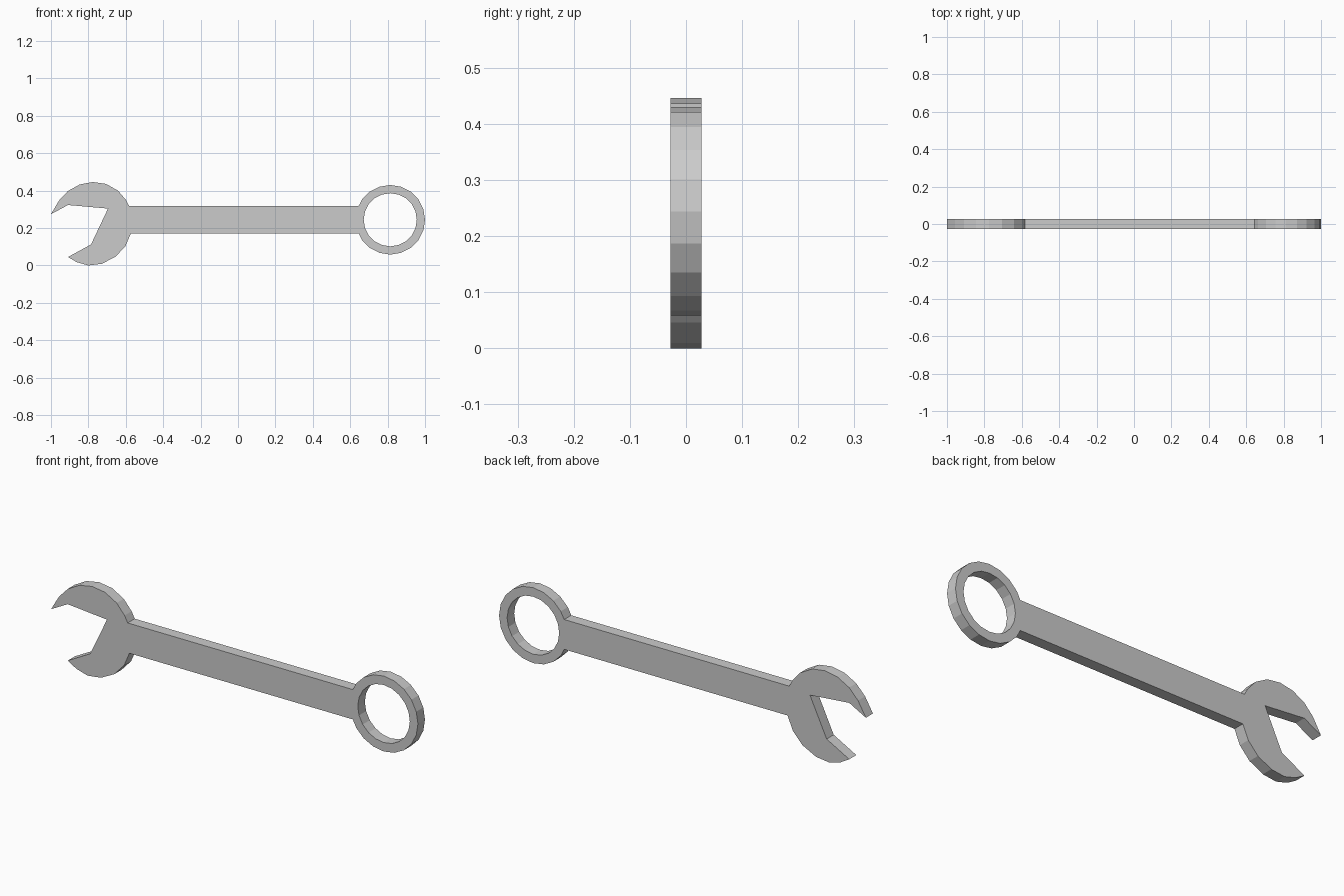
import bpy, bmesh
from math import cos, sin, radians, pi

if "Cube" in bpy.data.objects:
    bpy.data.objects.remove(bpy.data.objects["Cube"])

RING_X, RING_Z = 0.814, 0.244
HALF_THICK = 0.0275


def arc(radius, start, steps):
    """Points on a 20-sided circle around the ring centre."""
    angles = [radians(start + 18 * i) for i in range(steps)]
    return [(RING_X + radius * cos(a), RING_Z + radius * sin(a)) for a in angles]


# Open jaw: lower and upper curved backs, and the tilted mouth between them
lower_back = [(-0.909, 0.045), (-0.861, 0.017), (-0.800, 0.0), (-0.728, 0.009),
              (-0.655, 0.046), (-0.602, 0.103), (-0.573, 0.171)]
upper_back = [(-0.582, 0.318), (-0.599, 0.350), (-0.642, 0.400), (-0.706, 0.436),
              (-0.776, 0.446), (-0.846, 0.433), (-0.909, 0.398), (-0.957, 0.347),
              (-1.0, 0.274)]
mouth = [(-0.909, 0.323), (-0.695, 0.304), (-0.786, 0.112)]

# Full outline: jaw, handle edges, ring outside; the ring hole is a second spline
outline = (lower_back + [(0.645, 0.171)] + arc(0.186, -144, 17)
           + [(0.645, 0.318)] + upper_back + mouth)
hole = arc(0.142, 0, 20)

curve = bpy.data.curves.new("wrench", 'CURVE')
curve.dimensions = '2D'
curve.fill_mode = 'BOTH'
curve.extrude = HALF_THICK
for points in (outline, hole):
    spline = curve.splines.new('POLY')
    spline.points.add(len(points) - 1)
    for p, (x, z) in zip(spline.points, points):
        p.co = (x, z, 0, 1)
    spline.use_cyclic_u = True

# Stand the profile upright and turn it into a clean solid
wrench = bpy.data.objects.new("wrench", curve)
bpy.context.collection.objects.link(wrench)
wrench.rotation_euler.x = pi / 2
bpy.context.view_layer.objects.active = wrench
wrench.select_set(True)
bpy.ops.object.convert(target='MESH')
bpy.ops.object.transform_apply(rotation=True)

mesh = bpy.context.object.data
bm = bmesh.new()
bm.from_mesh(mesh)
bmesh.ops.remove_doubles(bm, verts=bm.verts, dist=0.0005)
bmesh.ops.recalc_face_normals(bm, faces=bm.faces)
for face in bm.faces:
    face.smooth = False
bm.to_mesh(mesh)
bm.free()
